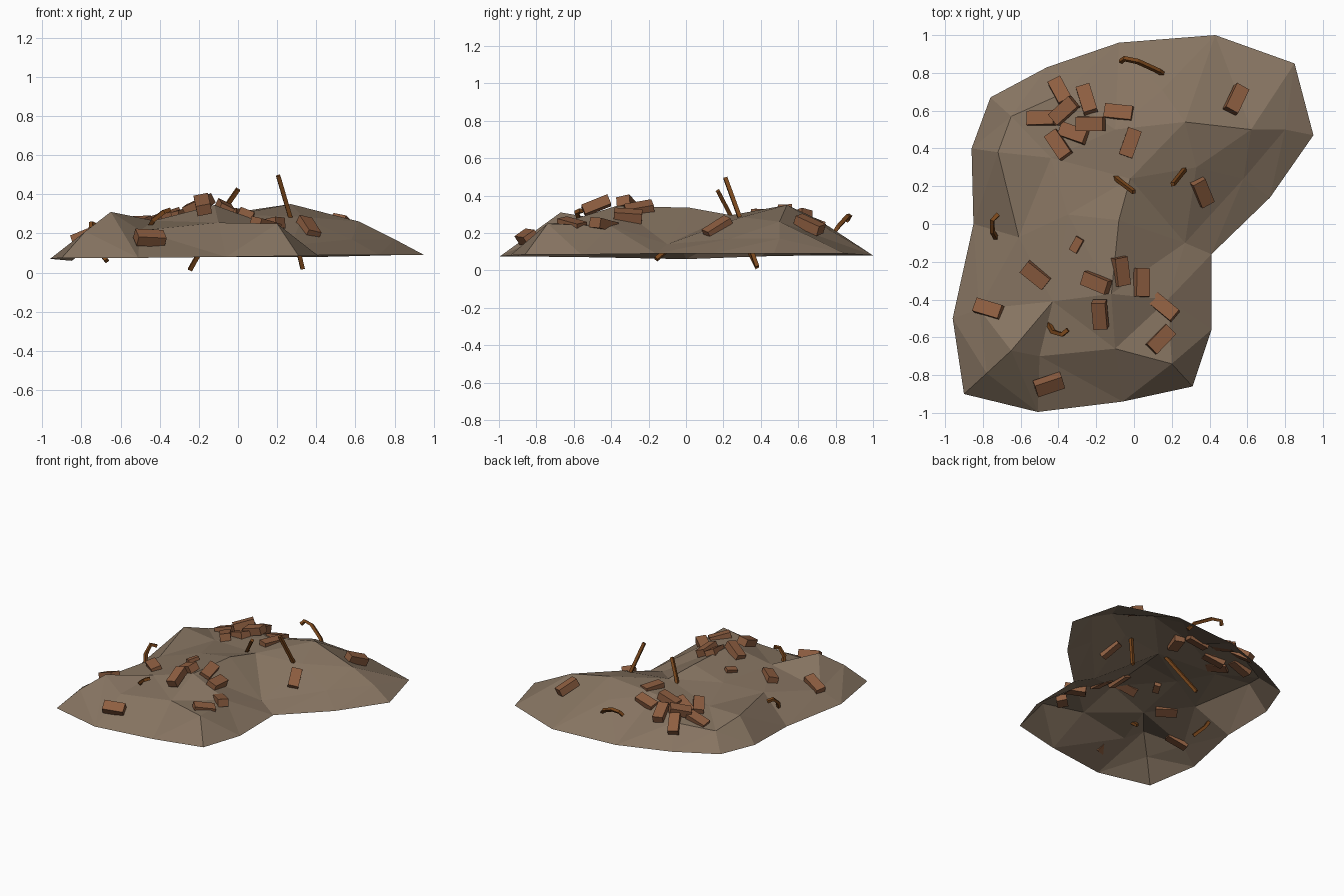
import bpy, bmesh, random
from mathutils import Vector, Matrix
from mathutils.geometry import delaunay_2d_cdt
from mathutils.bvhtree import BVHTree

if "Cube" in bpy.data.objects:
    bpy.data.objects.remove(bpy.data.objects["Cube"])

random.seed(4)


def material(name, color):
    m = bpy.data.materials.new(name)
    m.diffuse_color = (*color, 1)
    m.use_nodes = True
    m.node_tree.nodes["Principled BSDF"].inputs["Base Color"].default_value = m.diffuse_color
    return m


soil = material("soil", (0.24, 0.175, 0.12))
clay = material("clay", (0.27, 0.112, 0.052))
rust = material("rust", (0.20, 0.065, 0.012))


def mesh_object(name, bm, mat):
    me = bpy.data.meshes.new(name)
    bm.to_mesh(me)
    bm.free()
    me.materials.append(mat)
    ob = bpy.data.objects.new(name, me)
    bpy.context.collection.objects.link(ob)
    return ob


# Mound: open faceted sheet, outer rim then inner height points
rim = [(-.96, -.50, .07), (-.90, -.90, .075), (-.51, -.995, .075), (-.06, -.94, .08),
       (.31, -.86, .085), (.41, -.56, .085), (.41, -.16, .09), (.72, .14, .09),
       (.95, .47, .09), (.85, .85, .09), (.43, 1.0, .08), (-.08, .96, .08),
       (-.46, .83, .08), (-.76, .67, .08), (-.86, .40, .075), (-.85, 0, .06)]
inner = [(-.65, .57, .19), (-.72, .38, .255), (-.38, .69, .23), (.15, .71, .27),
         (.27, .54, .35), (.33, .30, .285), (.27, -.10, .14), (.20, -.74, .25),
         (-.10, -.66, .255), (-.50, -.70, .215), (-.65, -.67, .31), (-.78, -.79, .21),
         (-.82, -.45, .16), (-.61, -.07, .23), (-.43, -.41, .265), (-.44, .35, .24),
         (-.10, .50, .295), (-.02, .24, .295), (.62, .50, .26), (.80, .50, .17),
         (-.12, -.37, .345), (-.08, .02, .335), (.18, -.40, .235), (-.35, .05, .28),
         (.58, .24, .17)]
pts = rim + inner
co, _, faces, orig, _, _ = delaunay_2d_cdt(
    [Vector(p[:2]) for p in pts], [], [list(range(len(rim)))], 1, 1e-5)
bm = bmesh.new()
vs = [bm.verts.new((c.x, c.y, pts[o[0]][2])) for c, o in zip(co, orig)]
for f in faces:
    bm.faces.new([vs[i] for i in f])
bm.normal_update()
surface = BVHTree.FromBMesh(bm)
mesh_object("rubble_mound", bm, soil)

# Bricks: x, y, heading in degrees, lift above the mound surface
bricks = [(-.49, .56, 0, 0), (-.37, .60, 40, .04), (-.25, .66, 105, .02), (-.08, .59, -8, 0),
          (-.23, .53, 0, .03), (-.40, .42, -55, .01), (-.32, .48, -20, 0), (-.39, .70, -60, 0),
          (-.02, .43, 70, -.01), (.54, .66, 65, .03), (.36, .17, -65, 0), (-.52, -.27, -40, 0),
          (-.20, -.31, -20, .015), (-.07, -.25, -80, 0), (.04, -.31, 90, .015),
          (.16, -.44, -40, 0), (.14, -.61, 45, -.01), (-.18, -.48, 92, .045),
          (-.77, -.45, -20, .005), (-.45, -.85, 15, .03), (-.30, -.11, 60, -.01)]
for i, (x, y, heading, lift) in enumerate(bricks):
    hit, normal, _, _ = surface.ray_cast(Vector((x, y, 2)), Vector((0, 0, -1)))
    length, width = (.15, .075) if i < len(bricks) - 1 else (.08, .045)
    tilt = Vector((0, 0, 1)).rotation_difference(normal).to_matrix().to_4x4()
    wobble = Matrix.Rotation(random.uniform(-.2, .2), 4, 'X') @ \
        Matrix.Rotation(random.uniform(-.2, .2), 4, 'Y')
    mat = (Matrix.Translation(hit + Vector((0, 0, lift + .006))) @ tilt
           @ Matrix.Rotation(heading * 0.0174533, 4, 'Z') @ wobble
           @ Matrix.Diagonal((length, width, .055, 1)))
    bm = bmesh.new()
    bmesh.ops.create_cube(bm, size=1, matrix=mat)
    mesh_object(f"brick_{i + 1}", bm, clay)

# Bent reinforcing rods: four-sided tubes along short paths
rods = [[(.17, .78, .18), (.13, .81, .23), (.02, .86, .285), (-.05, .875, .29), (-.07, .86, .265)],
        [(0, .17, .425), (-.08, .23, .31), (-.245, .38, .015)],
        [(.205, .21, .495), (.265, .285, .29), (.33, .38, .02)],
        [(-.67, -.16, .06), (-.72, -.09, .12), (-.75, -.04, .20), (-.75, .02, .25), (-.72, .05, .235)],
        [(-.46, -.51, .22), (-.43, -.57, .27), (-.38, -.585, .31), (-.35, -.56, .32)]]
for i, path in enumerate(rods):
    cu = bpy.data.curves.new("rod", 'CURVE')
    cu.dimensions = '3D'
    cu.bevel_depth = 0.015
    cu.bevel_resolution = 0
    cu.use_fill_caps = True
    sp = cu.splines.new('POLY')
    sp.points.add(len(path) - 1)
    for p, c in zip(sp.points, path):
        p.co = (*c, 1)
    sp.use_smooth = False
    cu.materials.append(rust)
    bpy.context.collection.objects.link(bpy.data.objects.new(f"bent_rod_{i + 1}", cu))
